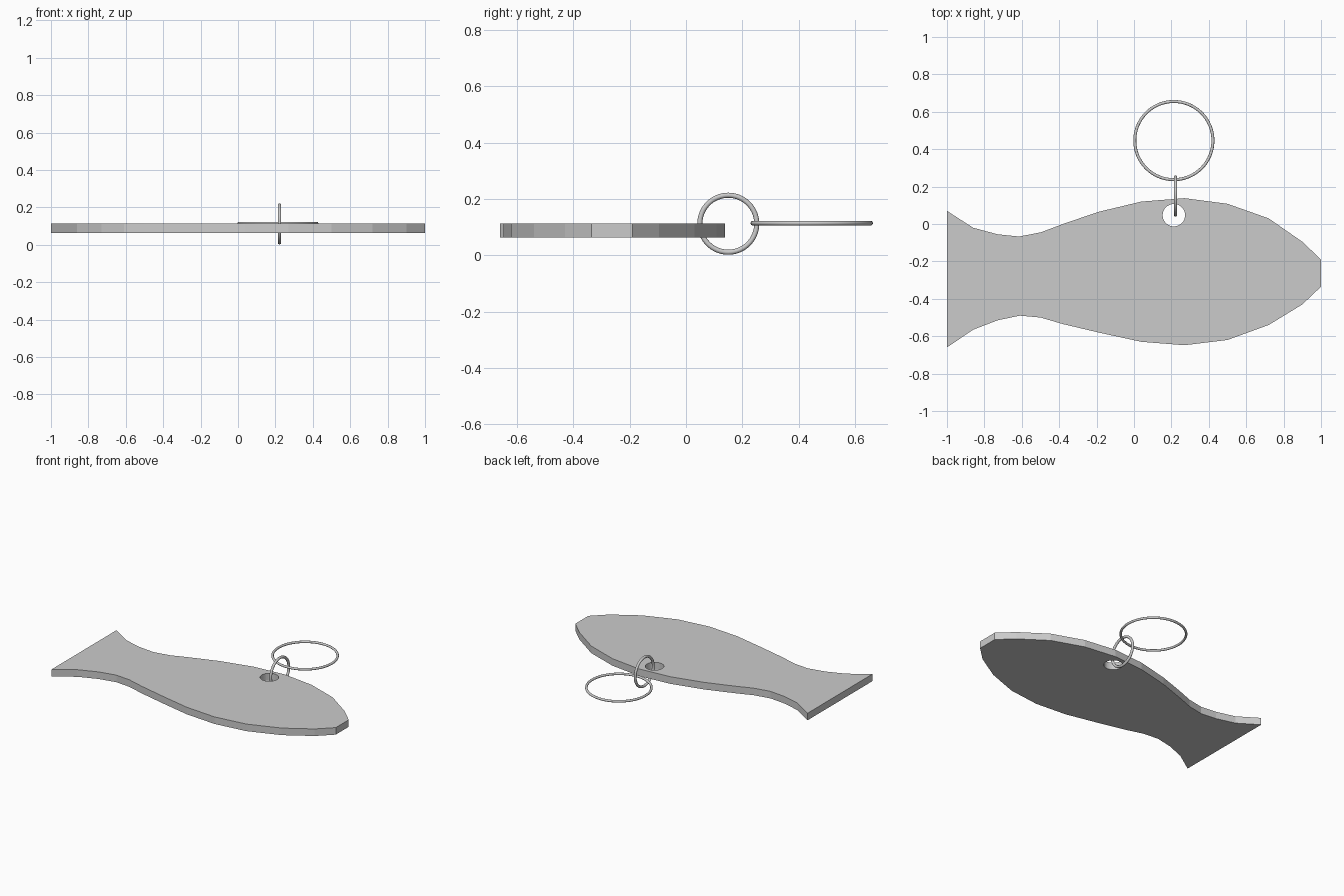
import bpy
import bmesh
from math import cos, sin, pi

cube = bpy.data.objects.get("Cube")
if cube:
    bpy.data.objects.remove(cube, do_unlink=True)

grey = bpy.data.materials.new("light_grey")
grey.use_nodes = True
grey.diffuse_color = (0.6, 0.6, 0.6, 1)
grey.node_tree.nodes["Principled BSDF"].inputs["Base Color"].default_value = (0.6, 0.6, 0.6, 1)


# Fish-shaped tag: outline and eyelet loop filled together, then extruded
BOTTOM, THICKNESS = 0.063, 0.05
upper = [(-1, 0.07), (-0.86, -0.02), (-0.73, -0.055), (-0.615, -0.067), (-0.5, -0.045),
         (-0.38, 0), (-0.19, 0.065), (0.04, 0.12), (0.27, 0.138), (0.5, 0.108),
         (0.72, 0.03), (0.9, -0.095), (1, -0.19)]
lower = [(1, -0.335), (0.9, -0.43), (0.72, -0.54), (0.5, -0.62), (0.27, -0.648),
         (0.04, -0.63), (-0.19, -0.58), (-0.38, -0.535), (-0.5, -0.5), (-0.61, -0.49),
         (-0.73, -0.515), (-0.86, -0.565), (-1, -0.66)]
SIDES = 32
eyelet = [(0.213 + 0.06 * cos(2 * pi * i / SIDES), 0.047 + 0.06 * sin(2 * pi * i / SIDES))
          for i in range(SIDES)]

bm = bmesh.new()
for loop in (upper + lower, eyelet):
    verts = [bm.verts.new((x, y, BOTTOM)) for x, y in loop]
    for i, v in enumerate(verts):
        bm.edges.new((verts[i - 1], v))
bmesh.ops.triangle_fill(bm, use_beauty=True, use_dissolve=False, edges=bm.edges[:])
result = bmesh.ops.extrude_face_region(bm, geom=bm.faces[:], use_keep_orig=True)
top = [g for g in result["geom"] if isinstance(g, bmesh.types.BMVert)]
bmesh.ops.translate(bm, verts=top, vec=(0, 0, THICKNESS))
bmesh.ops.recalc_face_normals(bm, faces=bm.faces[:])
mesh = bpy.data.meshes.new("fish_tag")
bm.to_mesh(mesh)
bm.free()
mesh.materials.append(grey)
tag = bpy.data.objects.new("fish_tag", mesh)
bpy.context.collection.objects.link(tag)


# Wire rings: a small upright link through the eyelet, and a large flat key ring
def wire_ring(name, location, outer, wire, rotation=(0, 0, 0)):
    bpy.ops.mesh.primitive_torus_add(location=location, rotation=rotation,
                                     major_radius=outer - wire, minor_radius=wire,
                                     major_segments=64, minor_segments=16)
    ring = bpy.context.object
    ring.name = name
    ring.data.materials.append(grey)
    bpy.ops.object.shade_smooth_by_angle()


wire_ring("link_ring", (0.222, 0.15, 0.112), 0.11, 0.009, (0, pi / 2, 0))
wire_ring("key_ring", (0.213, 0.446, 0.114), 0.217, 0.008)
